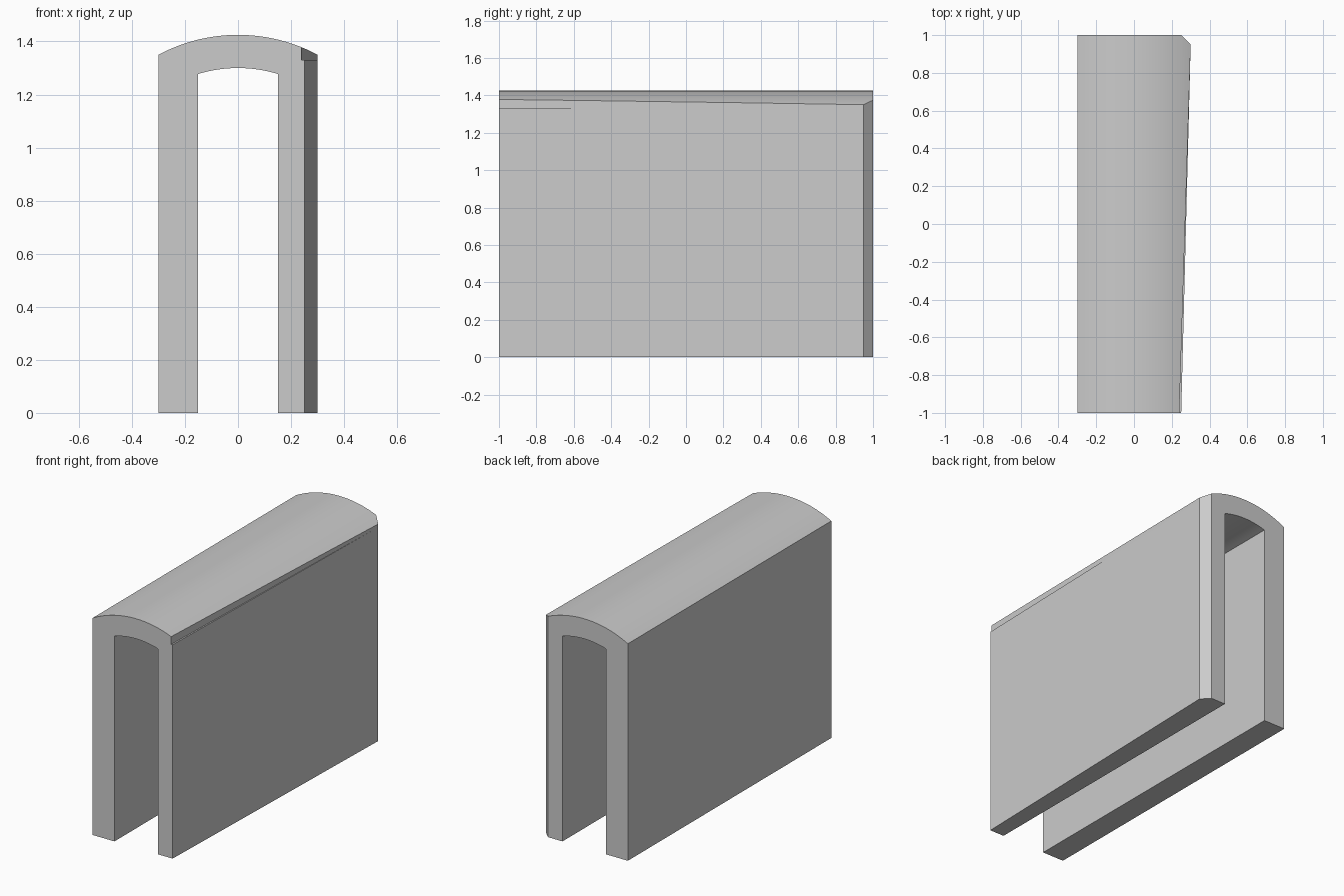
import bpy, bmesh, math
from mathutils import Vector

if "Cube" in bpy.data.objects:
    bpy.data.objects.remove(bpy.data.objects["Cube"])


def prism(name, pts, direction):
    """Extrude a closed outline of 3D points along a vector."""
    bm = bmesh.new()
    face = bm.faces.new([bm.verts.new(p) for p in pts])
    ext = bmesh.ops.extrude_face_region(bm, geom=[face])
    moved = [v for v in ext["geom"] if isinstance(v, bmesh.types.BMVert)]
    bmesh.ops.translate(bm, verts=moved, vec=Vector(direction))
    bmesh.ops.recalc_face_normals(bm, faces=bm.faces[:])
    mesh = bpy.data.meshes.new(name)
    bm.to_mesh(mesh)
    bm.free()
    obj = bpy.data.objects.new(name, mesh)
    bpy.context.collection.objects.link(obj)
    return obj


def arc(x0, x1, radius, n):
    """Points (x, z) on the shallow crown arc, from x0 to x1."""
    xs = [x0 + (x1 - x0) * i / n for i in range(n + 1)]
    return [(x, 0.7875 + math.sqrt(radius ** 2 - x * x)) for x in xs]


def cut(target, cutter):
    mod = target.modifiers.new(cutter.name, 'BOOLEAN')
    mod.operation = 'DIFFERENCE'
    mod.solver = 'EXACT'
    mod.object = cutter
    bpy.context.view_layer.objects.active = target
    bpy.ops.object.modifier_apply(modifier=mod.name)
    bpy.data.objects.remove(cutter)


# Arched channel: two legs joined by a curved crown (right leg slightly oversize)
outline = ([(-0.30, 0)] + arc(-0.30, 0.305, 0.6375, 24) + [(0.305, 0), (0.15, 0)]
           + arc(0.15, -0.15, 0.5125, 14) + [(-0.15, 0)])
channel = prism("arched_channel", [(x, -1, z) for x, z in outline], (0, 2, 0))

# Right leg: tapered outer face and chamfered back corner
taper = [(0.2474, -1.1), (0.30, 0.95), (0.20, 1.05), (0.5, 1.05), (0.5, -1.1)]
cut(channel, prism("taper_cutter", [(x, y, -0.1) for x, y in taper], (0, 0, 1.7)))

# Thin step along the upper edge of the tapered face
step = [(0.2369, -1.1), (0.30, 0.95), (0.5, 0.95), (0.5, -1.1)]
cut(channel, prism("step_cutter", [(x, y, 1.33) for x, y in step], (0, 0, 0.3)))

# Smooth crown, sharp edges
channel.select_set(True)
bpy.context.view_layer.objects.active = channel
bpy.ops.object.shade_smooth_by_angle(angle=math.radians(15))
